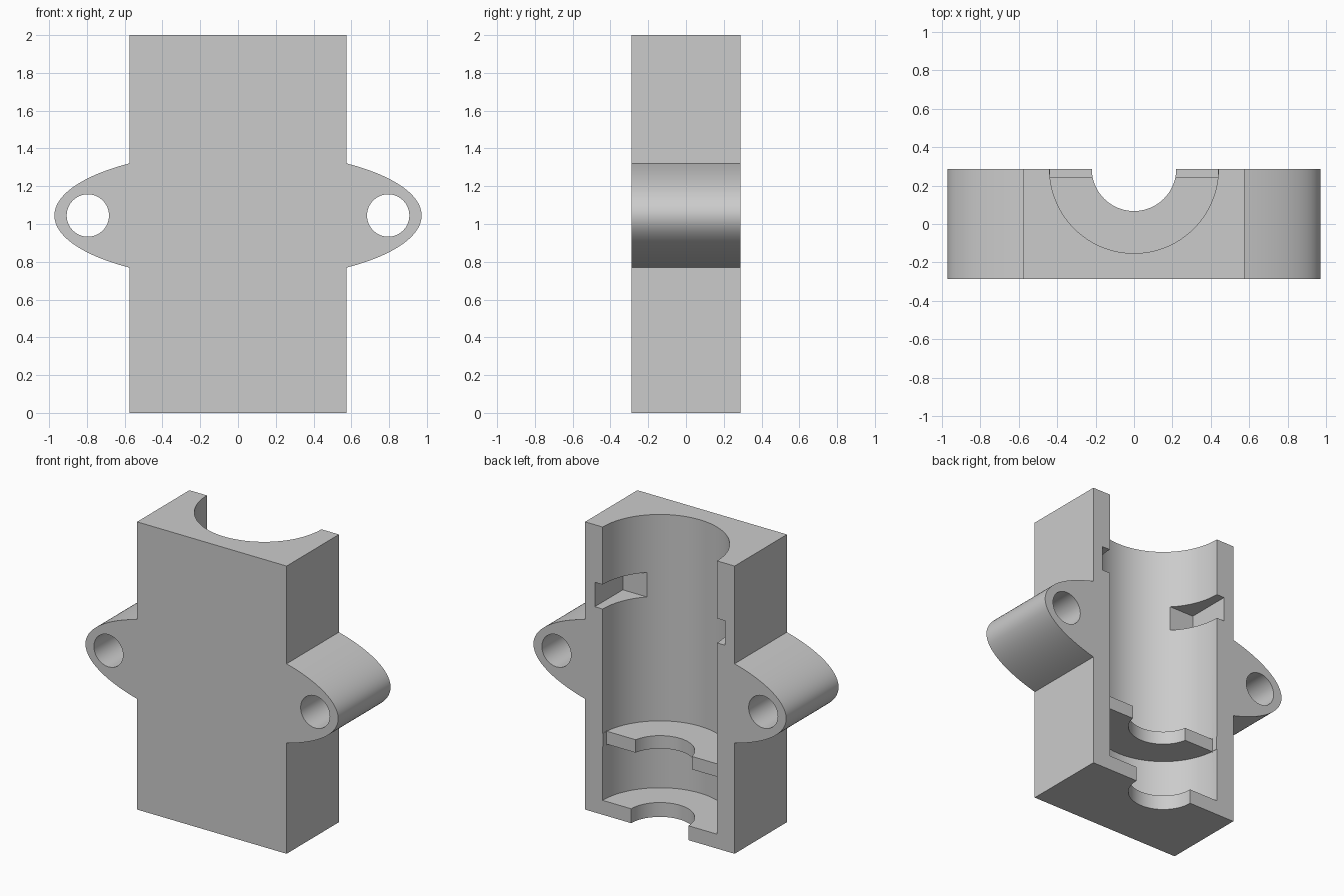
import bpy, bmesh, math
from mathutils import Vector

default = bpy.data.objects.get("Cube")
if default:
    bpy.data.objects.remove(default, do_unlink=True)

HALF_W, HALF_D, HEIGHT = 0.575, 0.2875, 2.0
EAR_Z, EAR_A, EAR_B = 1.045, 0.972, 0.342

grey = bpy.data.materials.new("plain grey")
grey.use_nodes = True
COLOUR = (0.6, 0.6, 0.6, 1)
grey.diffuse_color = COLOUR
grey.node_tree.nodes["Principled BSDF"].inputs["Base Color"].default_value = COLOUR


def make_object(name, bm):
    bmesh.ops.recalc_face_normals(bm, faces=bm.faces)
    mesh = bpy.data.meshes.new(name)
    bm.to_mesh(mesh)
    bm.free()
    mesh.materials.append(grey)
    obj = bpy.data.objects.new(name, mesh)
    bpy.context.collection.objects.link(obj)
    return obj


def extrude_y(name, outline, y0, y1):
    """Prism along y from an outline of (x, z) points."""
    bm = bmesh.new()
    face = bm.faces.new([bm.verts.new((x, y0, z)) for x, z in outline])
    new = bmesh.ops.extrude_face_region(bm, geom=[face])["geom"]
    verts = [v for v in new if isinstance(v, bmesh.types.BMVert)]
    bmesh.ops.translate(bm, verts=verts, vec=(0, y1 - y0, 0))
    return make_object(name, bm)


def box(name, half_w, y0, y1, z0, z1):
    return extrude_y(name, [(-half_w, z0), (half_w, z0), (half_w, z1), (-half_w, z1)], y0, y1)


def arc(cx, cz, a, b, start, end, n):
    angles = [start + (end - start) * i / n for i in range(n + 1)]
    return [(cx + a * math.cos(t), cz + b * math.sin(t)) for t in angles]


# Housing half: block and elliptical mounting ears in one outline
t = math.acos(HALF_W / EAR_A)
outline = [(-HALF_W, 0), (HALF_W, 0)]
outline += arc(0, EAR_Z, EAR_A, EAR_B, -t, t, 48)
outline += [(HALF_W, HEIGHT), (-HALF_W, HEIGHT)]
outline += arc(0, EAR_Z, EAR_A, EAR_B, math.pi - t, math.pi + t, 48)
housing = extrude_y("housing_half", outline, -HALF_D, HALF_D)

# Stepped bore, leaving a floor ring and a middle ring
R, r = 0.44, 0.22
profile = [(0, -0.1), (r, -0.1), (r, 0.1), (R, 0.1), (R, 0.475),
           (r, 0.475), (r, 0.565), (R, 0.565), (R, 2.1), (0, 2.1)]
bm = bmesh.new()
pts = [bm.verts.new((x, HALF_D, z)) for x, z in profile]
edges = [bm.edges.new(pair) for pair in zip(pts, pts[1:])]
bmesh.ops.spin(bm, geom=pts + edges, cent=(0, HALF_D, 0), axis=(0, 0, 1),
               angle=math.tau, steps=128, use_merge=False)
bmesh.ops.remove_doubles(bm, verts=bm.verts, dist=1e-4)
cutters = [make_object("bore_cutter", bm)]

# Middle ring set back from the parting face, and the side slots
cutters.append(box("ring_setback_cutter", 0.438, 0.245, 0.5, 0.47, 0.57))
cutters.append(box("slot_cutter", 0.5, -0.02, 0.5, 1.43, 1.6))

# Screw holes through the ears
for side in (-1, 1):
    circle = arc(side * 0.795, EAR_Z, 0.112, 0.112, 0, math.tau, 64)[:-1]
    cutters.append(extrude_y("screw_hole_cutter", circle, -0.5, 0.5))

# Apply the cuts
bpy.context.view_layer.objects.active = housing
for cutter in cutters:
    cutter.hide_render = True
    mod = housing.modifiers.new("cut", "BOOLEAN")
    mod.operation = "DIFFERENCE"
    mod.solver = "EXACT"
    mod.object = cutter
    bpy.ops.object.modifier_apply(modifier=mod.name)
    bpy.data.objects.remove(cutter, do_unlink=True)

bpy.ops.object.select_all(action="DESELECT")
housing.select_set(True)
bpy.ops.object.shade_smooth_by_angle(angle=math.radians(30))
